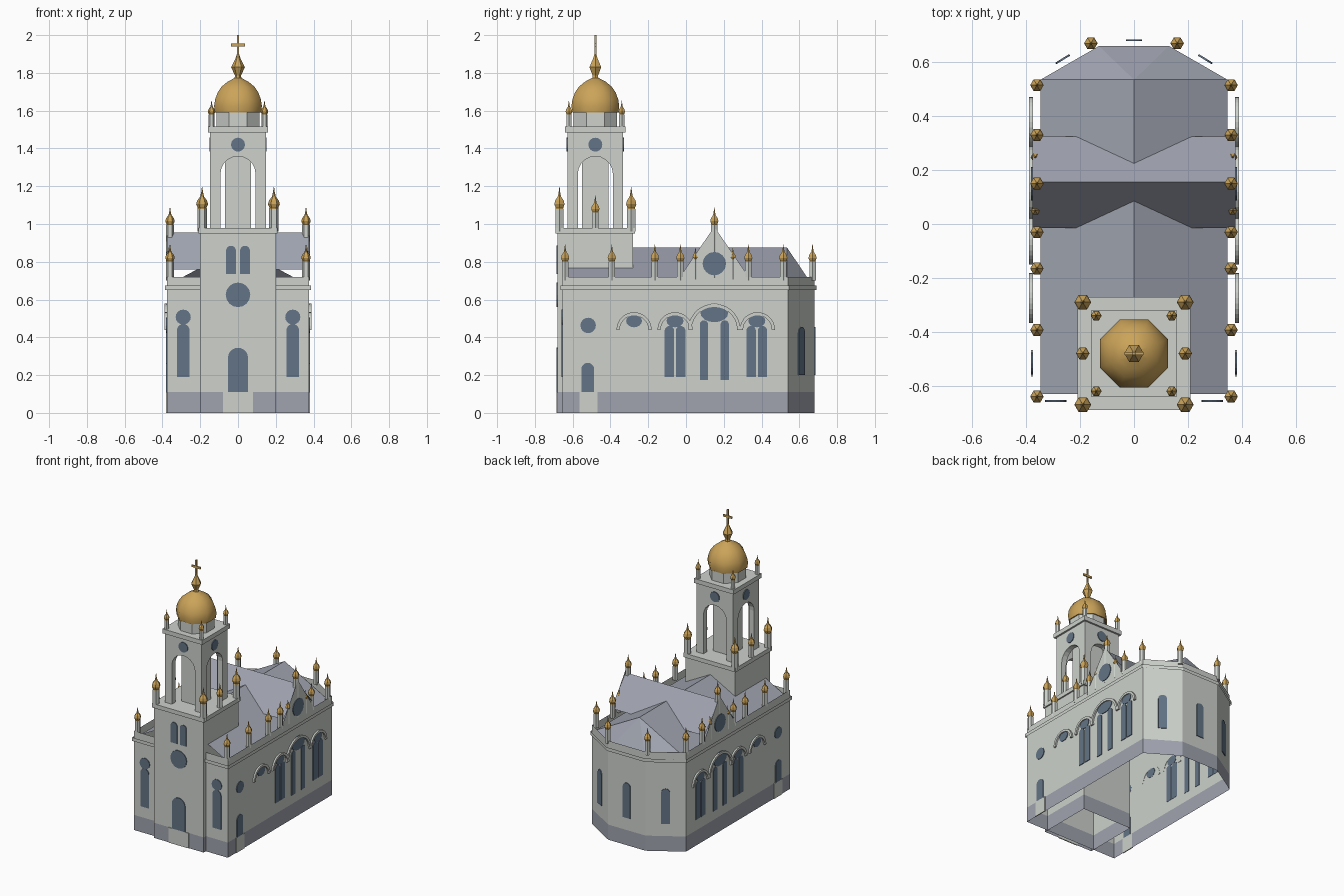
import bpy
import bmesh
from math import sin, cos, pi, radians, atan2
from mathutils import Vector

cube = bpy.data.objects.get("Cube")
if cube:
    bpy.data.objects.remove(cube)


def material(name, rgb):
    m = bpy.data.materials.new(name)
    m.use_nodes = True
    m.diffuse_color = (*rgb, 1)
    m.node_tree.nodes["Principled BSDF"].inputs["Base Color"].default_value = (*rgb, 1)
    return m


STONE = material("pale stone", (0.61, 0.64, 0.60))
SLATE = material("grey slate", (0.35, 0.37, 0.43))
GLASS = material("blue glass", (0.125, 0.175, 0.24))
GOLD = material("gold", (0.60, 0.37, 0.10))


def finish(name, bm, mats, mirror=False, fix=True):
    if fix:
        bmesh.ops.recalc_face_normals(bm, faces=bm.faces)
    me = bpy.data.meshes.new(name)
    bm.to_mesh(me)
    bm.free()
    for m in mats:
        me.materials.append(m)
    ob = bpy.data.objects.new(name, me)
    bpy.context.collection.objects.link(ob)
    if mirror:
        ob.modifiers.new("mirror", "MIRROR").use_mirror_merge = False
    return ob


def sheet(name, verts, faces, mat, mirror=False):
    bm = bmesh.new()
    vs = [bm.verts.new(v) for v in verts]
    for f in faces:
        bm.faces.new([vs[i] for i in f])
    return finish(name, bm, [mat], mirror, False)


def shell(name, outline, levels, mats):
    """Open wall ring; one material per level."""
    bm = bmesh.new()
    rings = [[bm.verts.new((x, y, z)) for x, y in outline] for z in levels]
    n = len(outline)
    for k in range(len(levels) - 1):
        for i in range(n):
            j = (i + 1) % n
            f = bm.faces.new((rings[k][i], rings[k][j], rings[k + 1][j], rings[k + 1][i]))
            f.material_index = k
    return finish(name, bm, mats, fix=False)


def box(name, centre, half, mat):
    bm = bmesh.new()
    bmesh.ops.create_cube(bm, size=2)
    for v in bm.verts:
        v.co = Vector(centre) + Vector(a * b for a, b in zip(v.co, half))
    return finish(name, bm, [mat])


def lathe(name, profile, centre, sides, mats, split=0, turn=0.0, mirror=False, smooth=False):
    """Turned part; rows from index split onward use the last material."""
    bm = bmesh.new()
    c = Vector(centre)
    rings = [[bm.verts.new(c + Vector((r * cos(turn + 2 * pi * i / sides),
                                       r * sin(turn + 2 * pi * i / sides), z)))
              for i in range(sides)] for r, z in profile]
    for k in range(len(rings) - 1):
        for i in range(sides):
            j = (i + 1) % sides
            f = bm.faces.new((rings[k][i], rings[k][j], rings[k + 1][j], rings[k + 1][i]))
            f.material_index = len(mats) - 1 if k >= split else 0
            f.smooth = smooth
    bm.faces.new(rings[-1]).material_index = len(mats) - 1
    bm.faces.new(rings[0][::-1])
    return finish(name, bm, mats, mirror)


def plate(name, pts, origin, angle, mat, out=0.005, back=0.002, mirror=False):
    """Flat outline (u, z) on a wall whose normal points along angle."""
    a = radians(angle)
    n, u = Vector((cos(a), sin(a), 0)), Vector((-sin(a), cos(a), 0))
    o = Vector((*origin, 0))
    bm = bmesh.new()
    f = bm.faces.new([bm.verts.new(o + u * p + Vector((0, 0, z)) - n * back) for p, z in pts])
    top = bmesh.ops.extrude_face_region(bm, geom=[f])
    bmesh.ops.translate(bm, vec=n * (out + back),
                        verts=[v for v in top["geom"] if isinstance(v, bmesh.types.BMVert)])
    return finish(name, bm, [mat], mirror)


def half_circle(c, z, r, steps=10):
    return [(c + r * cos(pi * i / steps), z + r * sin(pi * i / steps)) for i in range(steps + 1)]


def lancet(c, r, z0, z1):
    return [(c - r, z0), (c + r, z0)] + half_circle(c, z1 - r, r)


def oval(c, z, rx, rz, steps=16):
    return [(c + rx * cos(2 * pi * i / steps), z + rz * sin(2 * pi * i / steps)) for i in range(steps)]


def rect(u0, u1, z0, z1):
    return [(u0, z0), (u1, z0), (u1, z1), (u0, z1)]


def square(cy, h):
    return [(-h, cy - h), (h, cy - h), (h, cy + h), (-h, cy + h)]


# Nave walls with a three-sided apse, plinth and cornice
W, FRONT, SHOULDER, BACK, APSE = 0.377, -0.655, 0.54, 0.68, 0.15


def plan(d):
    return [(-W - d, FRONT - d), (W + d, FRONT - d), (W + d, SHOULDER + d / 2), (APSE + d / 2, BACK + d),
            (-APSE - d / 2, BACK + d), (-W - d, SHOULDER + d / 2)]


shell("nave_walls", plan(0), [0, 0.11, 0.72], [SLATE, STONE])
shell("nave_cornice", plan(0.01), [0.65, 0.675], [STONE])

# Main roof with hipped apse end
E, R = 0.69, 0.875
sheet("main_roof", [(-0.347, -0.63, E), (0, -0.63, R), (0.347, -0.63, E), (0.347, 0.535, E),
                    (0.13, 0.66, E), (-0.13, 0.66, E), (-0.347, 0.535, E), (0, 0.535, R)],
      [(2, 3, 7, 1), (1, 7, 6, 0), (3, 4, 7), (4, 5, 7), (5, 6, 7)], SLATE)

# Cross roof and its gables
sheet("cross_roof", [(-0.376, -0.015, 0.76), (0.376, -0.015, 0.76), (0.376, 0.155, 0.955),
                     (-0.376, 0.155, 0.955), (0.376, 0.325, 0.76), (-0.376, 0.325, 0.76)],
      [(0, 1, 2, 3), (3, 2, 4, 5)], SLATE)
sheet("side_gable", [(W, -0.015, 0.72), (W, 0.315, 0.72), (W, 0.315, 0.745),
                     (W, 0.15, 0.985), (W, -0.015, 0.745)], [(0, 1, 2, 3, 4)], STONE, True)
plate("gable_rose_window", oval(0.15, 0.79, 0.062, 0.062), (W, 0), 0, GLASS, mirror=True)

# Tower base
TY, TH = -0.48, 0.2
shell("tower_base", square(TY, TH), [0, 0.11, 0.95], [SLATE, STONE])
box("tower_cornice", (0, TY, 0.965), (0.21, 0.21, 0.015), STONE)

# Belfry: four arched walls around a core
BH = 0.147
belfry_wall = ([(-BH, 0.98)] + half_circle(0, 1.265, 0.093)[::-1] + [(BH, 0.98), (BH, 1.485), (-BH, 1.485)])
belfry_wall[1:1] = [(-0.093, 0.98)]
belfry_wall.insert(-3, (0.093, 0.98))
for side in range(4):
    a = side * 90
    spot = (BH * cos(radians(a)), TY + BH * sin(radians(a)))
    plate("belfry_wall", belfry_wall, spot, a, STONE, out=0, back=0.04)
    plate("belfry_round_window", oval(0, 1.42, 0.037, 0.037), spot, a, GLASS)
box("belfry_core", (0, TY, 1.23), (0.07, 0.07, 0.25), STONE)
box("belfry_cornice", (0, TY, 1.5), (0.16, 0.16, 0.016), STONE)

# Drum, dome, finial and cross
lathe("dome_drum", [(0.124, 1.51), (0.124, 1.6)], (0, TY, 0), 8, [STONE], turn=pi / 8)
lathe("dome", [(0.132, 1.59), (0.137, 1.625), (0.131, 1.66), (0.117, 1.695), (0.094, 1.727),
               (0.06, 1.753), (0.022, 1.772)], (0, TY, 0), 8, [GOLD], turn=pi / 8, smooth=True)
lathe("dome_finial", [(0.02, 1.765), (0.016, 1.785), (0.036, 1.83), (0.012, 1.88), (0.006, 1.9)],
      (0, TY, 0), 6, [GOLD])
box("cross_upright", (0, TY, 1.945), (0.005, 0.005, 0.055), GOLD)
box("cross_arm", (0, TY, 1.948), (0.036, 0.005, 0.007), GOLD)


# Pinnacles: stone posts with gold onion caps
def pinnacle(name, x, y, z, s=1.0, sink=0.02):
    prof = [(0.02, -sink / s), (0.02, 0.08), (0.018, 0.083), (0.025, 0.1), (0.021, 0.115),
            (0.008, 0.132), (0.004, 0.15), (0.001, 0.172)]
    lathe(name, [(r * s, h * s) for r, h in prof], (x, y, z), 6, [STONE, GOLD], split=1, mirror=True)


for y in (-0.64, -0.393, -0.165, -0.03, 0.33, 0.515):
    pinnacle("parapet_pinnacle", 0.36, y, 0.72)
pinnacle("apse_pinnacle", 0.16, 0.67, 0.72)
pinnacle("gable_pinnacle", 0.36, 0.15, 0.915, sink=0.2)
for y in (0.05, 0.248):
    pinnacle("small_gable_pinnacle", 0.366, y, 0.755, 0.7, 0.05)
for dy in (-1, 1):
    pinnacle("tower_pinnacle", 0.19, TY + 0.19 * dy, 0.98, 1.25)
    pinnacle("belfry_pinnacle", 0.14, TY + 0.14 * dy, 1.515, 0.8)
pinnacle("tower_side_pinnacle", 0.19, TY, 0.98)

# Front openings
tower_front, nave_front = (0, TY - TH), (0, FRONT)
plate("front_door", lancet(0, 0.053, 0.11, 0.345), tower_front, -90, GLASS)
plate("front_door_step", rect(-0.08, 0.08, 0, 0.11), tower_front, -90, STONE)
plate("tower_round_window", oval(0, 0.625, 0.065, 0.065), tower_front, -90, GLASS)
plate("tower_twin_window", lancet(0.037, 0.026, 0.735, 0.885), tower_front, -90, GLASS, mirror=True)
plate("front_tall_window", lancet(0.29, 0.034, 0.19, 0.47), nave_front, -90, GLASS, mirror=True)
plate("front_round_window", oval(0.29, 0.507, 0.04, 0.04), nave_front, -90, GLASS, mirror=True)

# Apse windows
facet = degrees = atan2(W - APSE, BACK - SHOULDER) * 180 / pi
plate("apse_back_window", lancet(0, 0.03, 0.2, 0.455), (0, BACK), 90, GLASS)
plate("apse_side_window", lancet(0, 0.03, 0.2, 0.455),
      ((W + APSE) / 2, (SHOULDER + BACK) / 2), facet, GLASS, mirror=True)


# Side openings, mirrored to both long walls
def side(name, pts, mat=GLASS, out=0.005):
    plate(name, pts, (W, 0), 0, mat, out=out, mirror=True)


side("side_door", lancet(-0.52, 0.034, 0.11, 0.265))
side("side_door_step", rect(-0.565, -0.468, 0, 0.11), STONE)
side("side_round_window", oval(-0.518, 0.463, 0.041, 0.041))
side("side_oval_window", oval(-0.275, 0.487, 0.042, 0.034))
for c in (-0.058, 0.375):
    for d in (-0.03, 0.03):
        side("side_lancet", lancet(c + d, 0.025, 0.19, 0.46))
    side("side_oval_window", oval(c, 0.487, 0.045, 0.034))
for c in (0.095, 0.205):
    side("centre_lancet", lancet(c, 0.022, 0.175, 0.49))
side("centre_oval_window", oval(0.15, 0.53, 0.074, 0.05))

# Raised hood arches over the side windows
for c, r in ((-0.275, 0.093), (-0.058, 0.093), (0.15, 0.138), (0.378, 0.093)):
    side("hood_arch", half_circle(c, 0.44, r, 14) + half_circle(c, 0.44, r - 0.017, 14)[::-1], STONE, 0.012)
